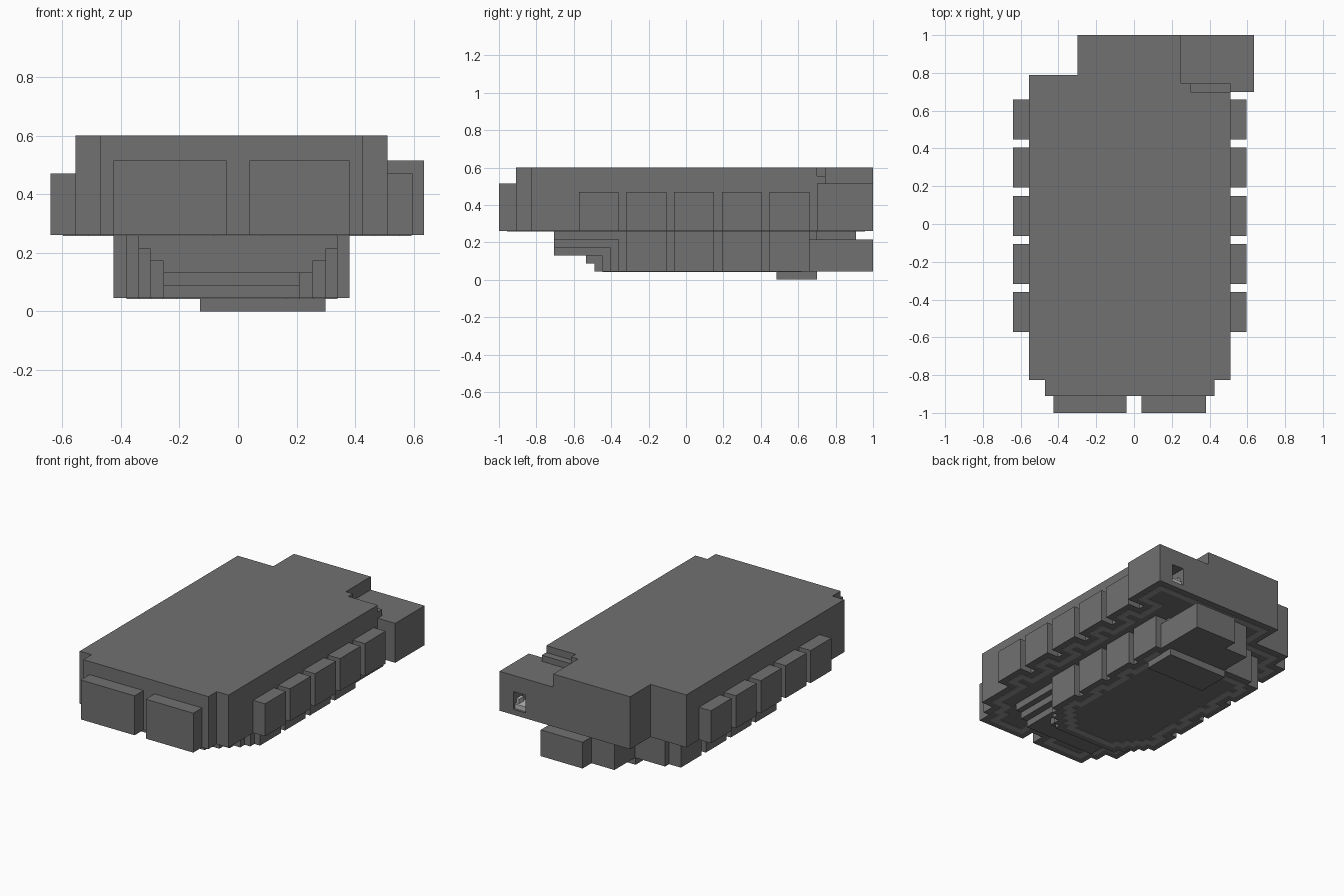
import bpy, bmesh
from mathutils import Vector

if "Cube" in bpy.data.objects:
    bpy.data.objects.remove(bpy.data.objects["Cube"])

U = 0.0425  # width of the basic building block


def material(name, value):
    m = bpy.data.materials.new(name)
    m.use_nodes = True
    colour = (value, value, value, 1)
    m.diffuse_color = colour
    m.node_tree.nodes["Principled BSDF"].inputs["Base Color"].default_value = colour
    return m


GREY = material("dark grey", 0.165)
MID = material("medium grey", 0.29)
LIGHT = material("light grey", 0.5)


def finish(name, bm, mat):
    bmesh.ops.recalc_face_normals(bm, faces=bm.faces)
    mesh = bpy.data.meshes.new(name)
    bm.to_mesh(mesh)
    bm.free()
    mesh.materials.append(mat)
    ob = bpy.data.objects.new(name, mesh)
    bpy.context.collection.objects.link(ob)
    return ob


def prism(name, outline, z0, z1, mat=GREY):
    bm = bmesh.new()
    face = bm.faces.new([bm.verts.new((x, y, z0)) for x, y in outline])
    top = bmesh.ops.extrude_face_region(bm, geom=[face])["geom"]
    verts = [v for v in top if isinstance(v, bmesh.types.BMVert)]
    bmesh.ops.translate(bm, verts=verts, vec=(0, 0, z1 - z0))
    return finish(name, bm, mat)


def box(name, x0, x1, y0, y1, z0, z1, mat=GREY):
    return prism(name, [(x0, y0), (x1, y0), (x1, y1), (x0, y1)], z0, z1, mat)


def inset(path, d):
    """Offset a square-cornered counter-clockwise outline inwards."""
    pts = [Vector(p) for p in path]
    out = []
    for i, p in enumerate(pts):
        a = (p - pts[i - 1]).normalized()
        b = (pts[(i + 1) % len(pts)] - p).normalized()
        out.append(p + d * Vector((-a.y - b.y, a.x + b.x)))
    return out


def trim(name, path, z):
    """Thin winding band following an outline on an underside."""
    bm = bmesh.new()
    rings = [[bm.verts.new((p.x, p.y, h)) for p in inset(path, d)]
             for d, h in ((U, z), (U, z - 0.003), (2 * U, z - 0.003), (2 * U, z))]
    n = len(path)
    for k in range(4):
        r, s = rings[k], rings[(k + 1) % 4]
        for i in range(n):
            j = (i + 1) % n
            bm.faces.new((r[i], r[j], s[j], s[i]))
    return finish(name, bm, MID)


def crenels(x, out, starts):
    pts = []
    for y in starts:
        pts += [(x, y), (x + out, y), (x + out, y + 5 * U), (x, y + 5 * U)]
    return pts


# Rows of side panels
rows = [-0.573 + 6 * U * i for i in range(5)]
for i, y in enumerate(rows):
    box(f"left_upper_panel_{i}", 0.505, 0.595, y, y + 5 * U, 0.26, 0.47)
    box(f"right_upper_panel_{i}", -0.64, -0.55, y, y + 5 * U, 0.26, 0.47)
    if i:
        box(f"left_lower_panel_{i}", 0.335, 0.38, y, y + 5 * U, 0.045, 0.26)
        box(f"right_lower_panel_{i}", -0.425, -0.375, y, y + 5 * U, 0.045, 0.26)

# Upper body, with stepped front corners and a notch at the back left
prism("upper_body", [
    (-0.555, -0.825), (-0.47, -0.825), (-0.47, -0.91), (0.425, -0.91),
    (0.425, -0.825), (0.51, -0.825), (0.51, 0.70), (0.30, 0.70),
    (0.30, 0.745), (0.25, 0.745), (0.25, 1), (-0.30, 1),
    (-0.30, 0.79), (-0.555, 0.79)], 0.26, 0.60)
box("corner_step", 0.30, 0.51, 0.70, 0.745, 0.26, 0.555)

# Front panels
box("front_right_panel", -0.425, -0.04, -1, -0.905, 0.26, 0.515)
box("front_left_panel", 0.04, 0.38, -1, -0.905, 0.26, 0.515)

# Rear corner box with a small opening and its fittings
rear = prism("rear_box", [(0.25, 0.745), (0.51, 0.745), (0.51, 0.70),
                          (0.635, 0.70), (0.635, 1), (0.25, 1)], 0.26, 0.515)
cutter = box("opening_cutter", 0.45, 0.535, 0.90, 1.1, 0.295, 0.41)
cutter.hide_render = True
cutter.hide_viewport = True
cutter.hide_set(True)
cut = rear.modifiers.new("opening", 'BOOLEAN')
cut.operation = 'DIFFERENCE'
cut.solver = 'EXACT'
cut.object = cutter
box("opening_fitting", 0.45, 0.535, 0.90, 0.985, 0.295, 0.325, LIGHT)
for side, x in (("left", 0.515), ("right", 0.45)):
    box(f"opening_post_{side}", x, x + 0.02, 0.92, 0.97, 0.325, 0.355, LIGHT)

# Lower body with a stepped bow
bow = [(-0.38, -0.36), (-0.34, -0.36), (-0.34, -0.405), (-0.30, -0.405),
       (-0.30, -0.45), (-0.255, -0.45), (-0.255, -0.49), (0.21, -0.49),
       (0.21, -0.45), (0.255, -0.45), (0.255, -0.405), (0.30, -0.405),
       (0.30, -0.36), (0.34, -0.36)]
stern = [(0.34, 0.66), (0.30, 0.66), (0.30, 0.70),
         (-0.34, 0.70), (-0.34, 0.66), (-0.38, 0.66)]
prism("lower_body", bow + stern, 0.045, 0.26)

# Overhanging ledges under the front, narrowing downwards
box("bow_ledge_top", -0.34, 0.34, -0.705, -0.30, 0.215, 0.26)
box("bow_ledge_middle", -0.30, 0.30, -0.705, -0.30, 0.172, 0.215)
box("bow_ledge_low", -0.255, 0.255, -0.705, -0.30, 0.13, 0.172)
box("bow_ledge_bottom", -0.255, 0.21, -0.535, -0.30, 0.087, 0.13)

# Rear lower blocks and foot
box("rear_lower_block", 0.04, 0.34, 0.66, 1, 0.045, 0.215)
box("rear_lower_core", -0.125, 0.255, 0.66, 0.91, 0.045, 0.26)
box("foot", -0.13, 0.298, 0.485, 0.70, 0, 0.05)

# Winding bands on the two undersides
upper_path = [
    (-0.555, -0.825), (-0.47, -0.825), (-0.47, -0.91), (-0.425, -0.91),
    (-0.425, -1), (-0.04, -1), (-0.04, -0.91), (0.04, -0.91), (0.04, -1),
    (0.38, -1), (0.38, -0.91), (0.425, -0.91), (0.425, -0.825), (0.51, -0.825)]
upper_path += crenels(0.51, 0.085, rows)
upper_path += [(0.51, 0.70), (0.635, 0.70), (0.635, 1), (-0.30, 1),
               (-0.30, 0.79), (-0.555, 0.79)]
upper_path += crenels(-0.555, -0.085, rows)[::-1]
trim("upper_band", upper_path, 0.26)

lower_path = bow + crenels(0.34, U, rows[1:])
lower_path += [(0.34, 0.70), (-0.38, 0.70)]
lower_path += crenels(-0.38, -U, rows[1:])[::-1]
trim("lower_band", lower_path, 0.045)
